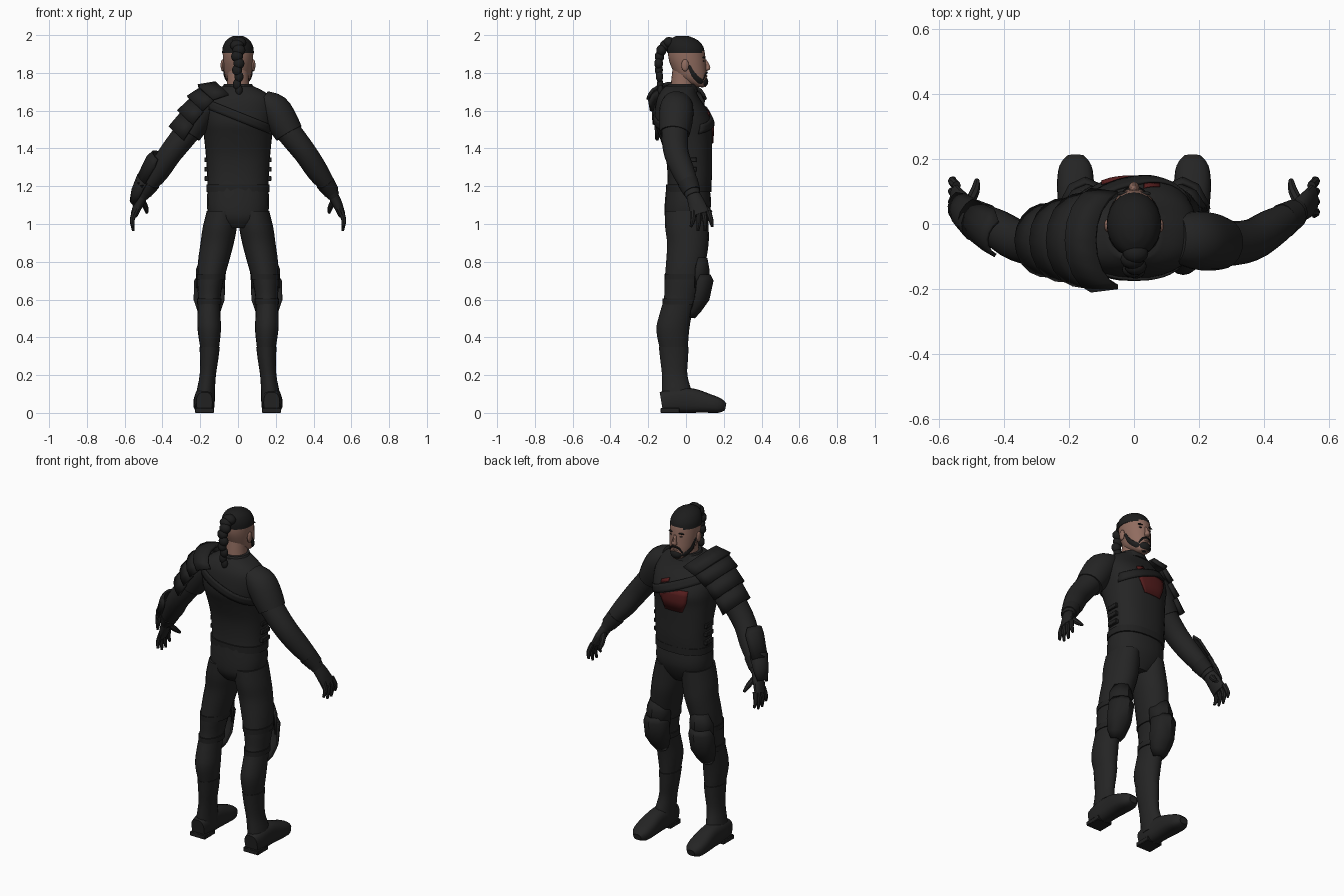
import bpy, bmesh
from math import sin, cos, pi, radians
from mathutils import Vector
from mathutils.bvhtree import BVHTree

if "Cube" in bpy.data.objects:
    bpy.data.objects.remove(bpy.data.objects["Cube"])

CM = 0.01
X, Y, Z = Vector((1, 0, 0)), Vector((0, 1, 0)), Vector((0, 0, 1))
parts = []


def material(name, r, g, b):
    m = bpy.data.materials.new(name)
    m.use_nodes = True
    m.diffuse_color = (r, g, b, 1)
    m.node_tree.nodes["Principled BSDF"].inputs["Base Color"].default_value = (r, g, b, 1)
    return m


cloth = material("black cloth", .018, .018, .018)
armour = material("black armour", .015, .015, .015)
hair = material("black hair", .012, .012, .012)
skin = material("skin", .28, .15, .115)
red = material("dark red", .09, .012, .012)


def finish(name, bm, mat, thick=0):
    """Turn a bmesh measured in hundredths into a scene object."""
    bmesh.ops.recalc_face_normals(bm, faces=bm.faces)
    bmesh.ops.scale(bm, vec=(CM, CM, CM), verts=bm.verts)
    me = bpy.data.meshes.new(name)
    bm.to_mesh(me)
    bm.free()
    me.materials.append(mat)
    ob = bpy.data.objects.new(name, me)
    bpy.context.collection.objects.link(ob)
    if thick:
        mod = ob.modifiers.new("thickness", "SOLIDIFY")
        mod.thickness, mod.offset = thick * CM, 0
    parts.append(ob)
    return ob


def grid(bm, rows, closed=False):
    rows = [[bm.verts.new(p) for p in r] for r in rows]
    n = len(rows[0])
    for a, b in zip(rows, rows[1:]):
        for i in range(n if closed else n - 1):
            j = (i + 1) % n
            bm.faces.new((a[i], a[j], b[j], b[i]))
    return rows


def smooth_path(keys, steps):
    k = [Vector(p) for p in keys]
    out = []
    for i in range(len(k) - 1):
        a, b, c, d = k[max(i - 1, 0)], k[i], k[i + 1], k[min(i + 2, len(k) - 1)]
        for s in range(steps):
            t = s / steps
            out.append(b + (c - a) * (t / 2) + (a * 2 - b * 5 + c * 4 - d) * (t * t / 2)
                       + (b * 3 - a - c * 3 + d) * (t ** 3 / 2))
    return out + [k[-1]]


def loft(name, keys, mat, flat=False, side=1, seg=20, steps=3, power=1.0, floor=False):
    """Skin rings (x, y, z, width radius, depth radius) along a path."""
    path = smooth_path(keys, steps)
    rows = []
    for i, p in enumerate(path):
        c = Vector(p[:3])
        t = Vector(path[min(i + 1, len(path) - 1)][:3]) - Vector(path[max(i - 1, 0)][:3])
        t.normalize()
        u = X if flat else (X - t * t.x).normalized()
        v = Y if flat else t.cross(u)
        ring = []
        for s in range(seg):
            a = 2 * pi * s / seg
            ca, sa = cos(a), sin(a)
            q = c + u * (p[3] * abs(ca) ** power * (1 if ca > 0 else -1)) \
                  + v * (p[4] * abs(sa) ** power * (1 if sa > 0 else -1))
            ring.append((q.x * side, q.y, max(q.z, 0) if floor else q.z))
        rows.append(ring)
    bm = bmesh.new()
    vs = grid(bm, rows, True)
    bm.faces.new(vs[0])
    bm.faces.new(vs[-1])
    return finish(name, bm, mat)


def arc_plate(name, rows, out, across, mat=armour, side=1, seg=8, thick=1.2):
    """Curved plate: rows of (x, y, z, outward radius, side radius, half angle)."""
    pts = []
    for x, y, z, ro, rs, half in rows:
        angles = [radians(half) * (2 * i / seg - 1) for i in range(seg + 1)]
        ring = [Vector((x, y, z)) + out * ro * cos(a) + across * rs * sin(a) for a in angles]
        pts.append([(p.x * side, p.y, p.z) for p in ring])
    bm = bmesh.new()
    grid(bm, pts)
    return finish(name, bm, mat, thick)


def block(name, centre, size, mat):
    bm = bmesh.new()
    bmesh.ops.create_cube(bm, size=1)
    bmesh.ops.scale(bm, vec=size, verts=bm.verts)
    bmesh.ops.bevel(bm, geom=bm.edges[:], offset=.3, segments=1, affect="EDGES")
    bmesh.ops.translate(bm, vec=centre, verts=bm.verts)
    return finish(name, bm, mat)


def ball(name, centre, size, mat):
    bm = bmesh.new()
    bmesh.ops.create_uvsphere(bm, u_segments=16, v_segments=10, radius=1)
    bmesh.ops.scale(bm, vec=size, verts=bm.verts)
    bmesh.ops.translate(bm, vec=centre, verts=bm.verts)
    return finish(name, bm, mat)


# Torso, hips and belt
torso = loft("jacket", [(0, 1.5, 117, 16.3, 11.5), (0, 2, 126, 16.3, 11.8), (0, 1.5, 136, 17, 12.3),
                        (0, 0, 146, 18, 14), (0, -1, 153, 19, 15.5), (0, -2.5, 160, 19.5, 14),
                        (0, -4, 166, 18, 11.5), (0, -4, 170, 14, 9.5), (0, -3, 173, 8, 8)],
             cloth, flat=True, seg=32, steps=4, power=.85)
loft("hips", [(0, 0, 98, 7, 8), (0, 0, 103, 14.5, 11), (0, 1, 110, 16.5, 12.3), (0, 1, 119, 16, 11.5)],
     cloth, flat=True, power=.85)
loft("belt", [(0, 1.5, 117, 16.8, 12), (0, 1.5, 121, 16.8, 12)], armour, flat=True, seg=32, steps=1, power=.85)
loft("collar", [(0, -2.5, 170, 9.5, 9), (0, -2, 174, 7.5, 7.5)], cloth, flat=True, steps=1)
for s in (1, -1):
    for z in (124, 129, 134):
        block("side_buckle", (s * 16.5, 2, z), (2.4, 7, 2.6), armour)

# Sash and emblem are laid over the jacket surface
tree = BVHTree.FromPolygons([v.co / CM for v in torso.data.vertices],
                            [p.vertices[:] for p in torso.data.polygons])


def draped(name, rows, mat, facing, lift, thick):
    pts = []
    for row in rows:
        line = []
        for x, z in row:
            hit = tree.ray_cast(Vector((x, 60 * facing, z)), Y * -facing)[0]
            line.append((x, (hit.y if hit else 0) + lift * facing, z))
        pts.append(line)
    bm = bmesh.new()
    grid(bm, pts)
    return finish(name, bm, mat, thick)


def slope(x):
    return 157 - .4 * x


xs = [-17 + i * 2 for i in range(18)]
for f in (1, -1):
    draped("sash", [[(x, slope(x) + h) for x in xs] for h in (-2.5, -.8, .8, 2.5)], armour, f, .4, .9)


def span(a, b, z):
    return [(a + (b - a) * i / 8, min(z, slope(a + (b - a) * i / 8) - 3)) for i in range(9)]


draped("chest_emblem", [span(-10, 8, z) for z in (156, 153)] + [span(-9.5, 7, 149), span(-7, 4, 143)],
       red, 1, .3, .5)
draped("small_emblem", [[(x, slope(x) + h) for x in (3, 5, 8)] for h in (3, 5)], red, 1, .3, .5)

# Neck, head and face
loft("neck", [(0, -2, 168, 6.5, 6.5), (0, -1.5, 176, 5.8, 6.3), (0, 0, 183, 6, 7)], skin, flat=True)
loft("head", [(0, 7.5, 172.5, 2.5, 3), (0, 5.5, 174.5, 5, 5.2), (0, 3, 178, 6.8, 8), (0, 1.5, 183, 7.6, 9.2),
              (0, .5, 188, 8, 9.8), (0, 0, 193, 7.8, 9.2), (0, -1, 197, 5, 6)], skin, flat=True, seg=24)
loft("hair_cap", [(0, 0, 190.5, 8.4, 9.9), (0, -.5, 194, 8, 9.6), (0, -1.5, 197.5, 6, 7.5),
                  (0, -2, 199.6, 2.5, 3)], hair, flat=True, seg=24)
loft("nose", [(0, 10, 187, .7, .8), (0, 11, 184, 1.1, 1.6), (0, 11.3, 182, 1.7, 1.5), (0, 10, 181, 1, 1)],
     skin, flat=True, seg=10)
ball("chin_beard", (0, 8.6, 175.3), (3.8, 3.2, 3), hair)
ball("lower_lip", (0, 10.6, 178.4), (1.8, .8, .5), skin)
for s in (1, -1):
    ball("ear", (s * 8.2, -.5, 184), (1, 2, 3.2), skin)
    ball("eye", (s * 3, 9.2, 186.3), (1.2, .7, .45), hair)
    ball("eyebrow", (s * 3.2, 9.4, 188.2), (2, .7, .5), hair)
    loft("jaw_beard", [(7.4, 1.5, 184, .5, .8), (7, 4, 179, .6, 1.3), (5, 7, 176, .9, 1.6),
                       (2, 9, 175, 1.2, 1.8)], hair, side=s, seg=10)
    loft("moustache", [(.3, 11, 180.2, .6, .6), (2.4, 10.2, 179.4, .7, .7), (3.8, 8.6, 176.5, .8, .8)],
         hair, side=s, seg=8)

# Braid of stacked knots down the back of the head
braid = smooth_path([(0, -9, 196), (0, -13, 192), (0, -14.5, 185), (0, -14, 178), (0, -13.5, 171)], 2)
for i, p in enumerate(braid):
    w = 3.9 - .25 * i
    ball("braid_knot", (.5 * (-1) ** i, p.y, p.z), (w, w * .8, 3), hair)

for s in (1, -1):
    # Arms and hands
    loft("sleeve", [(13, -4.5, 165, 6, 7.5), (19, -5, 161, 8.3, 9), (23.5, -5.5, 154, 8.4, 8.9),
                    (27, -6, 148, 7.6, 8)], cloth, side=s)
    loft("arm", [(22, -5.5, 155, 7, 7.5), (29, -6, 146, 6.6, 7), (36, -5, 137, 6.2, 6.5),
                 (42, -1.5, 128, 5.8, 6), (47, 1.5, 121, 4.5, 5), (50.5, 3.8, 115, 3.3, 4)], cloth, side=s)
    loft("glove_cuff", [(46, 1, 122, 5, 5.5), (49.5, 3.2, 117, 4.2, 4.6)], armour, side=s, steps=1)
    loft("palm", [(50, 3.5, 116, 2.8, 3.6), (52.5, 5.5, 111, 2.6, 4.5), (55, 7.5, 105, 1.9, 5)], cloth, side=s, seg=14)
    loft("thumb", [(51, 6, 113, 1.7, 1.8), (49, 10, 109, 1.5, 1.5), (48.3, 13.5, 106, .8, .8)],
         cloth, side=s, seg=8)
    for i in range(4):
        y, tip = 4 + i * 2.6, 2.5 + i * 3.8
        low = 98.5 - 2.5 * sin(pi * i / 3)
        loft("finger", [(54.6, y, 107, 1.4, 1.4), (56, (y + tip) / 2 + .4, 102, 1.3, 1.3),
                        (55.4, tip, low, .7, .7)], cloth, side=s, seg=8)

    # Legs, knee straps and boots
    loft("trouser_leg", [(8.5, .5, 107, 8, 11.5), (9.7, .5, 98, 9, 11.5), (11, 1, 90, 8.8, 11),
                         (13, 0, 80, 8.2, 10.5), (14.6, -1.5, 70, 7, 9.8), (15.2, -3, 61, 6, 8.6),
                         (15.4, -5.5, 52, 6.1, 8.6), (15.2, -7, 44, 6.2, 8.7), (15, -6.5, 34, 4.9, 7.4)],
         cloth, flat=True, side=s)
    for z, x, y, w, d in ((72, 14.4, -1.2, 7.6, 10.3), (59, 15.2, -3.4, 6.5, 9)):
        loft("knee_strap", [(x, y, z - 1.5, w, d), (x, y, z + 1.5, w, d)], armour, flat=True, side=s, steps=1)
    loft("boot_shaft", [(15, -6.5, 35, 5.4, 7.9), (15.3, -6.3, 28, 4.8, 7.3), (16, -6, 20, 4.3, 6.7),
                        (17, -5, 12, 4.8, 7.8), (17.5, -4.5, 6, 5.2, 8.2)], cloth, flat=True, side=s)
    loft("boot_foot", [(17.8, -13, 5.5, 4.2, 5.5), (17.8, -6, 6.5, 5.2, 6.5), (17.9, 3, 6.5, 5.2, 6.5),
                       (18, 12, 5, 5.7, 5), (18, 18, 3.8, 4.9, 3.8), (18, 21, 3.2, 2.5, 1.8)],
         cloth, side=s, power=.75, floor=True)
    block("boot_heel", (17.8 * s, -8.5, 1.3), (10, 10, 2.6), armour)

    # Knee armour
    arc_plate("thigh_plate", [(14, 0, 82, 10.7, 6, 55), (14.3, 0, 76, 11.8, 8.3, 65), (14.7, 0, 66, 11.5, 7.8, 65)],
              Y, X, side=s, seg=4)
    arc_plate("knee_plate", [(15, 0, 73, 12.5, 7, 55), (15, 0, 70, 14, 8.5, 65), (15.3, -1, 60, 12.8, 8.5, 65),
                             (15.3, -2, 54, 9.5, 6.5, 60), (15.3, -2, 50.5, 6.3, 4, 50)], Y, X, side=s, seg=4)

# Layered shoulder armour
out = Vector((-.73, 0, .68))
edges = [(-13, 176, 13, 15.5), (-21, 173, 13, 15.5), (-26.5, 167, 13, 13.5), (-31.5, 159.5, 12.5, 12), (-36, 151, 12, 10.5)]
for (xa, za, ra, sa), (xb, zb, rb, sb) in zip(edges, edges[1:]):
    rows = []
    for x, z, r, w, lift in ((xa, za, ra, sa, -1.8), (xb, zb, rb, sb, .3)):
        c = Vector((x, -5, z)) - out * r
        rows.append((c.x, c.y, c.z, r + lift, w + lift * .5, 80))
    arc_plate("shoulder_plate", rows, out, Y, seg=8, thick=1.6)

# Forearm guard
along = Vector((-.55, .33, -.77)).normalized()
out = Vector((-.85, -.1, .5))
out = (out - along * out.dot(along)).normalized()
across = along.cross(out)
arc_plate("forearm_guard", [(-39, -4, 134, 7.5, 6.5, 60), (-41, -2, 131, 8.3, 7.3, 70), (-48, 2, 120, 6.8, 6.3, 70)],
          out, across, seg=6)
arc_plate("wrist_guard", [(-46.5, 1, 122, 7.5, 6.5, 75), (-50.5, 4, 115, 6.3, 5.5, 75), (-53, 6, 110, 4.5, 4.5, 60)],
          out, across, seg=6)

# Smooth shading with crisp edges
bpy.ops.object.select_all(action="DESELECT")
for ob in parts:
    ob.select_set(True)
bpy.context.view_layer.objects.active = parts[0]
bpy.ops.object.shade_smooth_by_angle(angle=radians(40))
